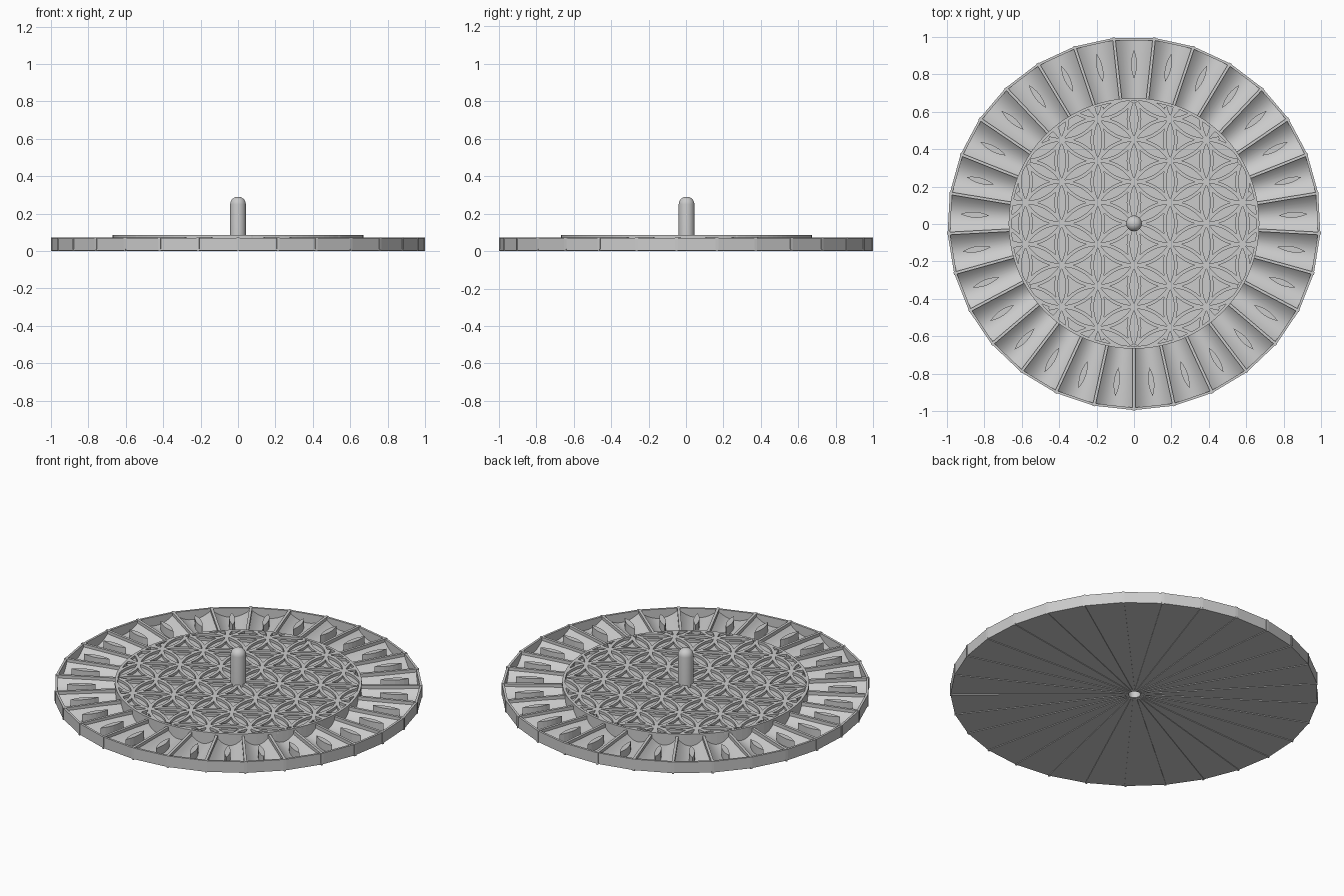
import bpy, bmesh, math
from mathutils import Matrix, Vector

if "Cube" in bpy.data.objects:
    bpy.data.objects.remove(bpy.data.objects["Cube"])

N = 29                      # number of pockets around the rim
STEP = 2 * math.pi / N
R_OUT, R_MID = 1.0, 0.67
SHIFT = Vector((0, 0.003, 0))

grey = bpy.data.materials.new("light_grey")
grey.use_nodes = True
COL = (0.6, 0.6, 0.6, 1)
grey.diffuse_color = COL
grey.node_tree.nodes["Principled BSDF"].inputs["Base Color"].default_value = COL


def finish(bm, name, smooth=False):
    bmesh.ops.remove_doubles(bm, verts=bm.verts, dist=1e-5)
    bmesh.ops.recalc_face_normals(bm, faces=bm.faces)
    mesh = bpy.data.meshes.new(name)
    bm.to_mesh(mesh)
    bm.free()
    ob = bpy.data.objects.new(name, mesh)
    ob.location = SHIFT
    mesh.materials.append(grey)
    bpy.context.collection.objects.link(ob)
    if smooth:
        bpy.ops.object.select_all(action='DESELECT')
        ob.select_set(True)
        bpy.context.view_layer.objects.active = ob
        bpy.ops.object.shade_smooth_by_angle(angle=math.radians(35))
    return ob


def lathe(name, profile, sides, smooth=False, closed=True):
    """Spin (radius, z) points about z; one vertex column faces the front."""
    bm = bmesh.new()
    rings = []
    for i in range(sides):
        a = -math.pi / 2 + 2 * math.pi * i / sides
        rings.append([bm.verts.new((r * math.cos(a), r * math.sin(a), z)) for r, z in profile])
    for i in range(sides):
        p, q = rings[i], rings[(i + 1) % sides]
        for j in range(len(profile) if closed else len(profile) - 1):
            k = (j + 1) % len(profile)
            bm.faces.new((p[j], q[j], q[k], p[k]))
    return finish(bm, name, smooth)


def box(bm, size, centre, angle):
    mat = Matrix.Rotation(angle, 4, 'Z') @ Matrix.Translation(centre) @ Matrix.Diagonal((*size, 1))
    bmesh.ops.create_cube(bm, size=1, matrix=mat)


# Base plate and faceted outer wall
lathe("base_plate", [(0.04, 0.004), (0.995, 0.004), (0.995, 0.012), (0.04, 0.012)], N)
lathe("outer_wall", [(0.985, 0.004), (0.998, 0.004), (0.998, 0.07), (0.985, 0.07)], N)

# Raised centre and its thin lip
lathe("centre_disc", [(0.035, 0.01), (R_MID, 0.01), (R_MID, 0.07), (0.035, 0.07)], 116)
lathe("centre_lip", [(R_MID - 0.015, 0.065), (R_MID, 0.065), (R_MID, 0.085), (R_MID - 0.015, 0.085)], 116)

# Hollowed pin with a rounded top
pin = [(0.0, 0.2), (0.033, 0.2), (0.033, 0.002), (0.042, 0.002), (0.042, 0.25)]
pin += [(0.002 + 0.04 * math.cos(t * math.pi / 12), 0.25 + 0.04 * math.sin(t * math.pi / 12)) for t in range(1, 6)]
pin.append((0.0, 0.29))
lathe("centre_pin", pin, 32, True, False)

# Scooped pocket floors: low in the middle, rising to the dividers
bm = bmesh.new()
ACROSS = 10
for k in range(N):
    mid = -math.pi / 2 + (k + 0.5) * STEP
    prev = None
    for i in range(ACROSS + 1):
        u = 2 * i / ACROSS - 1
        a = mid + u * STEP / 2
        z = 0.015 + 0.045 * u * u
        outer = 0.99 * math.cos(STEP / 2) / math.cos(u * STEP / 2)
        row = [bm.verts.new((r * math.cos(a), r * math.sin(a), z)) for r in (R_MID - 0.01, outer)]
        if prev:
            bm.faces.new((prev[0], prev[1], row[1], row[0]))
        prev = row
finish(bm, "pocket_floors", True)

# Dividers between pockets, and the radial ribs under the plate
bm = bmesh.new()
under = bmesh.new()
for k in range(N):
    a = -math.pi / 2 + k * STEP
    box(bm, (1.0 - 0.665, 0.015, 0.062), (0.8325, 0, 0.041), a)
    box(under, (0.95, 0.011, 0.012), (0.525, 0, 0.006), a)
finish(bm, "pocket_dividers")
finish(under, "underside_ribs")

# Upright lens-shaped fins, one in each pocket
bm = bmesh.new()
HALF, WIDE, SEG = 0.077, 0.016, 6
for k in range(N):
    rot = Matrix.Rotation(-math.pi / 2 + (k + 0.5) * STEP, 3, 'Z')
    ts = [2 * i / SEG - 1 for i in range(SEG + 1)]
    outline = [(t, -WIDE * (1 - t * t)) for t in ts] + [(t, WIDE * (1 - t * t)) for t in ts[-2:0:-1]]
    low = [bm.verts.new(rot @ Vector((0.852 + HALF * t, w, 0.01))) for t, w in outline]
    high = [bm.verts.new(rot @ Vector((0.852 + HALF * t, w, 0.065))) for t, w in outline]
    bm.faces.new(high)
    for i in range(len(low)):
        j = (i + 1) % len(low)
        bm.faces.new((low[i], low[j], high[j], high[i]))
finish(bm, "pocket_fins")

# Interlaced circle tracery on the centre, clipped to the disc
bm = bmesh.new()
CIRC, RIB, ARC = R_MID / 3, 0.009, 60
e1 = Vector((0, CIRC))
e2 = Vector((CIRC * math.cos(math.pi / 6), CIRC / 2))
for i in range(-5, 6):
    for j in range(-5, 6):
        c = i * e1 + j * e2
        if c.length > R_MID + CIRC * 0.95:
            continue
        prev = None
        for s in range(ARC + 1):
            d = Vector((math.cos(2 * math.pi * s / ARC), math.sin(2 * math.pi * s / ARC)))
            if (c + d * CIRC).length > R_MID - 0.004:
                prev = None
                continue
            row = [bm.verts.new((*(c + d * (CIRC + o)), z))
                   for o, z in ((-RIB, 0.069), (-RIB, 0.085), (RIB, 0.085), (RIB, 0.069))]
            if prev:
                for m in range(3):
                    bm.faces.new((prev[m], prev[m + 1], row[m + 1], row[m]))
            prev = row
finish(bm, "circle_tracery")
